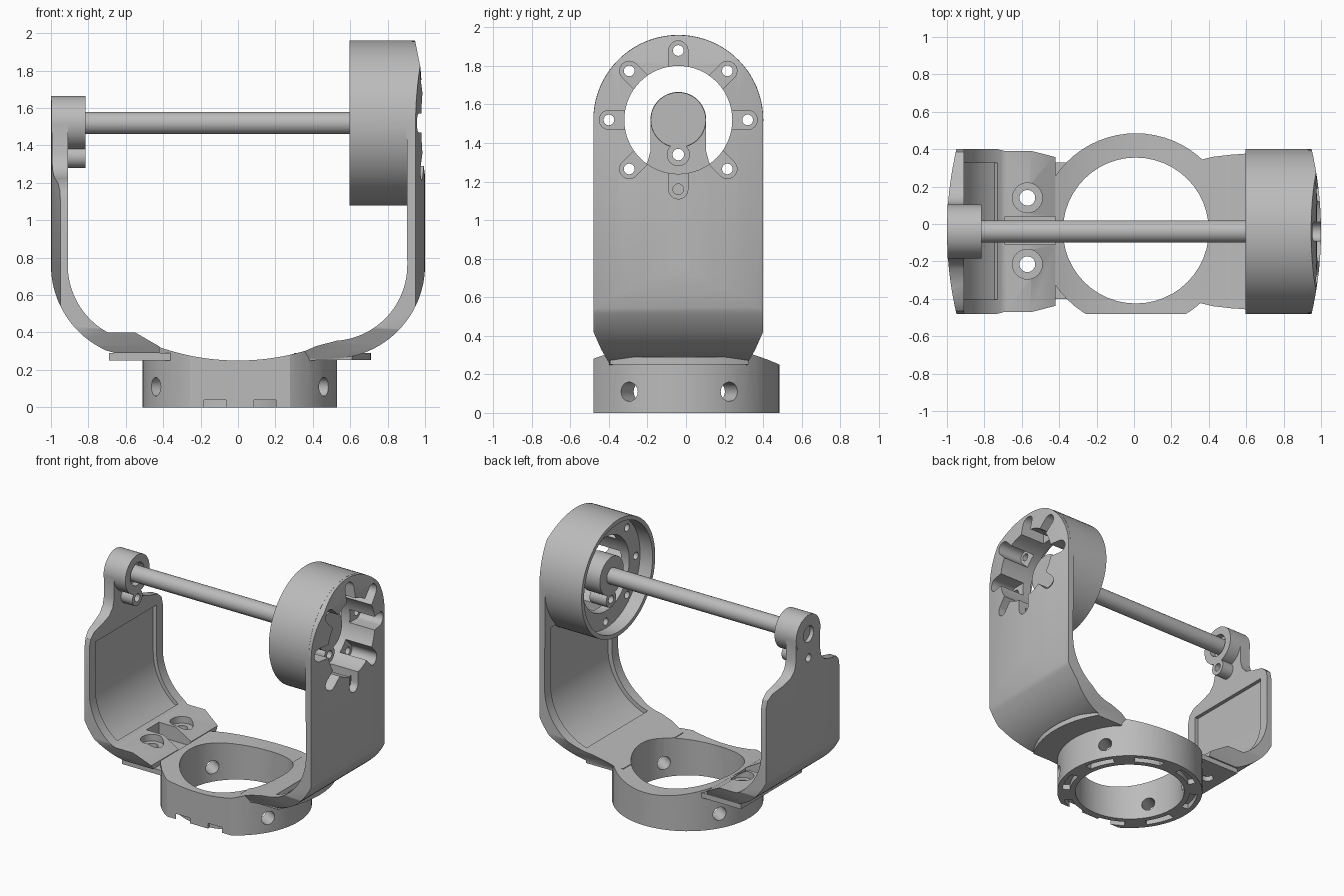
import bpy, bmesh
from math import sin, cos, radians, pi
from mathutils import Vector

cube = bpy.data.objects.get("Cube")
if cube:
    bpy.data.objects.remove(cube)

YC, ZC = -0.04, 1.52           # pivot axis
RX, RY = 0.01, -0.035          # ring centre

grey = bpy.data.materials.new("plain_grey")
grey.use_nodes = True
grey.diffuse_color = (0.5, 0.5, 0.5, 1)
grey.node_tree.nodes["Principled BSDF"].inputs["Base Color"].default_value = (0.5, 0.5, 0.5, 1)


def prism(name, pts, axis, a, b):
    """Extrude a 2D outline along an axis from a to b."""
    def place(p, t):
        u, v = p
        return {"x": (t, u, v), "y": (u, t, v), "z": (u, v, t)}[axis]
    bm = bmesh.new()
    low = [bm.verts.new(place(p, a)) for p in pts]
    high = [bm.verts.new(place(p, b)) for p in pts]
    bm.faces.new(low)
    bm.faces.new(high)
    n = len(pts)
    for i in range(n):
        j = (i + 1) % n
        bm.faces.new((low[i], low[j], high[j], high[i]))
    bmesh.ops.recalc_face_normals(bm, faces=bm.faces)
    mesh = bpy.data.meshes.new(name)
    bm.to_mesh(mesh)
    bm.free()
    mesh.materials.append(grey)
    obj = bpy.data.objects.new(name, mesh)
    bpy.context.collection.objects.link(obj)
    return obj


def arc(cu, cv, r, start, end, n=24):
    angles = [radians(start + (end - start) * i / n) for i in range(n + 1)]
    return [(cu + r * cos(t), cv + r * sin(t)) for t in angles]


def cyl(name, axis, cu, cv, r, a, b, n=48):
    return prism(name, arc(cu, cv, r, 0, 360, n)[:-1], axis, a, b)


def box(name, x0, x1, y0, y1, z0, z1):
    return prism(name, [(x0, y0), (x1, y0), (x1, y1), (x0, y1)], "z", z0, z1)


def combine(obj, tools, op="DIFFERENCE"):
    """Apply boolean tools one after another and discard them."""
    for tool in tools:
        mod = obj.modifiers.new("boolean", "BOOLEAN")
        mod.operation, mod.solver, mod.object = op, "EXACT", tool
        bpy.context.view_layer.update()
        graph = bpy.context.evaluated_depsgraph_get()
        mesh = bpy.data.meshes.new_from_object(obj.evaluated_get(graph))
        obj.modifiers.clear()
        obj.data = mesh
        bpy.data.objects.remove(tool)
    return obj


def flip(pts, s):
    return [(s * u, v) for u, v in pts]


def dome(s):
    """Volume whose outer wall bulges gently across the arm."""
    ys = [YC + 0.5 * (i / 10 - 1) for i in range(21)]
    pts = [(s * (1.0 - 0.26 * (y - YC) ** 2), y) for y in ys]
    return prism("dome_tool", pts + [(s * 0.25, ys[-1]), (s * 0.25, ys[0])], "z", 0.1, 2.2)


def pocket(s, top, end):
    """Shallow recess on the inner wall of an arm."""
    pts = arc(0.5, 0.76, 0.438, end, 0) + [(0.938, top), (0.86, top)] + arc(0.5, 0.76, 0.36, 0, end)
    return prism("pocket_tool", flip(pts, s), "y", YC - 0.365, YC + 0.365)


def mirrored(half):
    """Close a half outline of (offset, z) around the arm centre line."""
    return [(YC + d, z) for d, z in half] + [(YC - d, z) for d, z in reversed(half)]


CHAMFER = [(0.35, 0.2), (0.36, 0.26), (0.40, 0.33), (0.44, 0.42)]

# Base ring with saddle-shaped top and flat front
ring = cyl("base_frame", "z", RX, RY, 0.52, 0, 0.32, 64)
combine(ring, [
    cyl("saddle", "y", 0, ZC, 1.27, -1, 1, 160),
    box("front_flat", -1, 1, -0.8, -0.48, -0.1, 1),
    box("left_step", -0.8, -0.42, -1, 1, 0.288, 1),
    box("right_step", 0.42, 0.8, -1, 1, 0.288, 1),
])

# Drum-side arm: curved strip, domed outside, round top
profile = [(0.3, 0.24), (0.45, 0.255)] + arc(0.5, 0.76, 0.5, -88, 0)
profile += [(1.0, 1.3), (0.993, 1.6), (0.975, 1.82), (0.945, 1.97), (0.9, 1.97)]
profile += arc(0.5, 0.76, 0.405, 0, -86) + [(0.42, 0.328), (0.34, 0.293), (0.3, 0.283)]
arm = prism("drum_arm", profile, "y", -0.6, 0.6)
outline = prism("outline", mirrored(CHAMFER)[4:] + mirrored(CHAMFER)[:4]
                + arc(YC, ZC, 0.44, 0, 180, 40), "x", 0.1, 1.2)
combine(arm, [outline, dome(1)], "INTERSECT")
combine(arm, [pocket(1, 1.2, -75)])

# Curved lip under the drum-side arm and straight tongue on the other side
lip = prism("lip", arc(RX, RY, 0.7, -31, 31) + [(0.3, 0.325), (0.3, -0.395)], "z", 0.252, 0.291)
tongue = box("tongue", -0.69, -0.36, -0.40, 0.33, 0.251, 0.289)
drum = cyl("drum", "x", YC, ZC, 0.441, 0.595, 0.93, 80)
combine(ring, [arm, lip, tongue, drum], "UNION")

# Openings: ring bore, drum bore and inner opening
combine(ring, [
    cyl("bore", "z", RX, RY, 0.39, -0.1, 0.6, 48),
    cyl("drum_bore", "x", YC, ZC, 0.41, 0.5, 0.70, 64),
    cyl("opening", "x", YC, ZC, 0.28, 0.5, 1.2, 64),
])

# Eight recessed screw slots around the drum opening
for k in range(8):
    a = 45 * k
    c, s = cos(radians(a)), sin(radians(a))
    cy, cz = YC + 0.36 * c, ZC + 0.36 * s
    pts = arc(cy, cz, 0.05, a - 90, a + 90, 12)
    pts += [(u - 0.2 * c, v - 0.2 * s) for u, v in (pts[-1], pts[0])]
    combine(ring, [prism("slot", pts, "x", 0.77, 1.2),
                   cyl("screw_hole", "x", cy, cz, 0.028, 0.6, 0.9, 16)])

# Radial holes through the ring wall
for a in (30, 150, 210, 330):
    hole = cyl("radial_hole", "x", 0, 0, 0.05, 0.3, 0.7, 24)
    hole.location = (RX, RY, 0.11)
    hole.rotation_euler = (0, 0, radians(a))
    combine(ring, [hole])

# Arc recesses under the ring
for k in range(8):
    a = 45 * k + 22.5
    pts = arc(RX, RY, 0.485, a - 13, a + 13, 8) + arc(RX, RY, 0.43, a + 13, a - 13, 8)
    combine(ring, [prism("underside_recess", pts, "z", -0.1, 0.04)])

# Clamp arm: neck at the top, two foot pads at the bottom
profile = [(0.42, 0.291), (0.66, 0.291)] + arc(0.5, 0.76, 0.5, -66, 0)
profile += [(1.0, 1.7), (0.91, 1.7)] + arc(0.5, 0.76, 0.41, 0, -61)
profile += [(0.68, 0.40), (0.55, 0.40), (0.42, 0.325)]
clamp = prism("clamp_arm", flip(profile, -1), "y", -0.6, 0.6)
shoulder = CHAMFER + [(0.44, 1.10), (0.425, 1.16), (0.38, 1.2), (0.28, 1.225),
                      (0.2, 1.255), (0.16, 1.3), (0.144, 1.36), (0.144, ZC)]
sides = mirrored(shoulder)
n = len(shoulder)
outline = prism("outline", sides[n:] + sides[:n] + arc(YC, ZC, 0.144, 10, 170, 20), "x", -1.2, -0.2)
combine(clamp, [outline, dome(-1)], "INTERSECT")
combine(clamp, [pocket(-1, 1.12, -56),
                box("pad_gap", -0.69, -0.3, -0.11, 0.04, 0.2, 0.6)])

# Shaft boss and screw lug on the clamp arm
combine(clamp, [cyl("boss", "x", YC, ZC, 0.145, -0.997, -0.815),
                cyl("lug", "x", YC, 1.34, 0.06, -0.95, -0.815, 24)], "UNION")
combine(clamp, [cyl("boss_recess", "x", YC, ZC, 0.085, -0.86, -0.7, 32),
                cyl("boss_bore", "x", YC, ZC, 0.06, -1.2, -0.95, 32),
                cyl("lug_hole", "x", YC, 1.34, 0.03, -1.2, -0.7, 20)])

# Pad screw holes with counterbores
for y in (0.14, -0.215):
    combine(clamp, [cyl("counterbore", "z", -0.57, y, 0.08, 0.35, 0.6, 24),
                    cyl("pad_hole", "z", -0.57, y, 0.042, 0.2, 0.6, 24)])
    combine(ring, [cyl("tongue_hole", "z", -0.57, y, 0.042, 0.2, 0.6, 24)])

# Cross shaft and its end block inside the drum
shaft = cyl("cross_shaft", "x", YC, ZC, 0.06, -0.97, 0.75, 32)
block = cyl("shaft_end_block", "x", YC, ZC, 0.143, 0.65, 0.80)
combine(block, [cyl("end_lug", "x", YC, 1.34, 0.06, 0.655, 0.795, 24)], "UNION")
combine(block, [cyl("end_hole", "x", YC, 1.34, 0.03, 0.5, 1.0, 20)])

# Smooth curved walls, keep edges crisp
bpy.ops.object.select_all(action="DESELECT")
for obj in (ring, clamp, shaft, block):
    obj.select_set(True)
    bpy.context.view_layer.objects.active = obj
bpy.ops.object.shade_smooth_by_angle(angle=radians(30))
